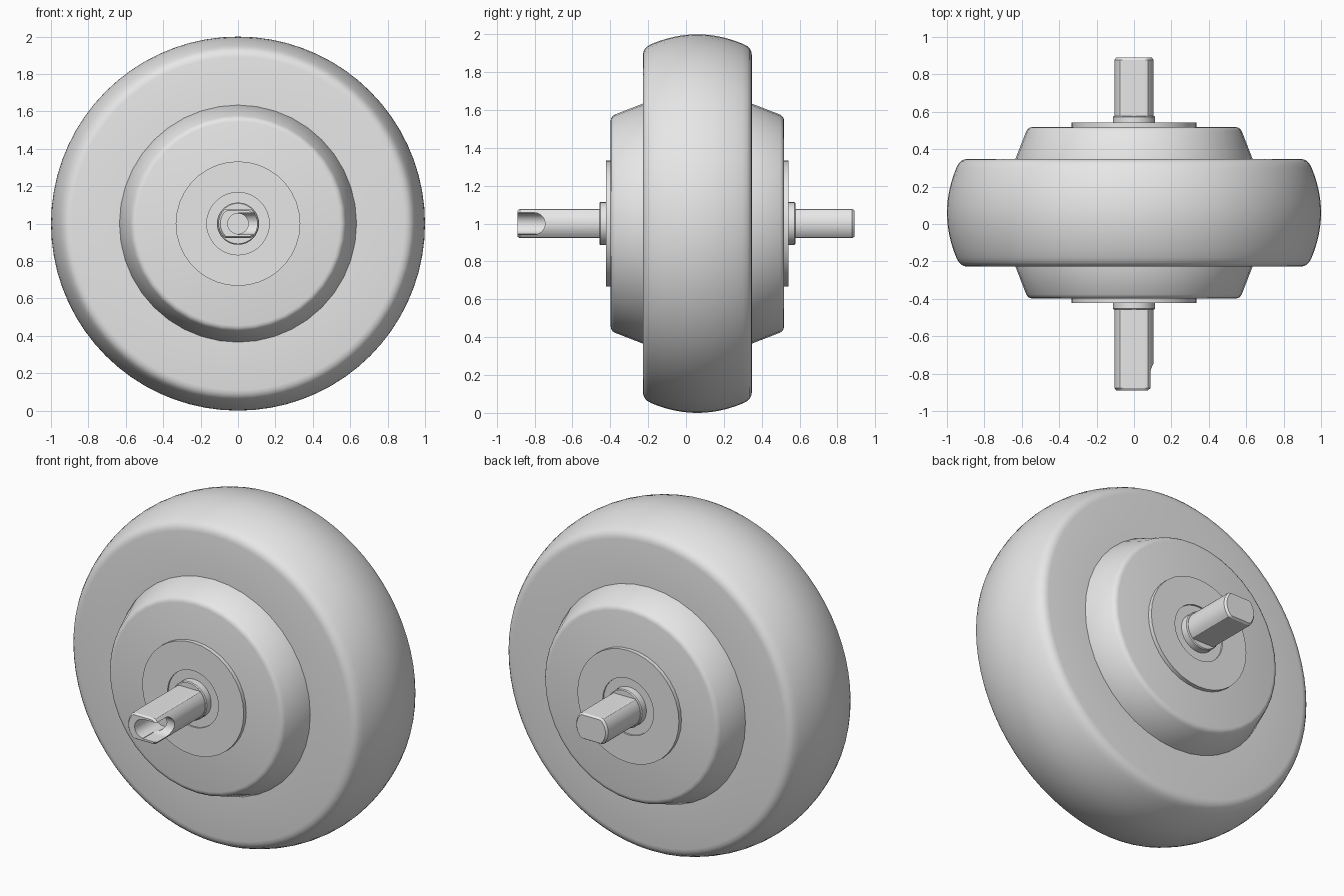
import bpy, bmesh, math
from mathutils import Matrix

cube = bpy.data.objects.get("Cube")
if cube:
    bpy.data.objects.remove(cube, do_unlink=True)

MID = 0.06       # centre plane of the wheel along y
HEIGHT = 1.0     # axle height

grey = bpy.data.materials.new("light_grey")
grey.use_nodes = True
grey.diffuse_color = (0.8, 0.8, 0.8, 1)
grey.node_tree.nodes["Principled BSDF"].inputs["Base Color"].default_value = (0.8, 0.8, 0.8, 1)


def finish(name, bm, angle=30):
    bmesh.ops.remove_doubles(bm, verts=bm.verts, dist=0.0002)
    bmesh.ops.recalc_face_normals(bm, faces=bm.faces)
    mesh = bpy.data.meshes.new(name)
    bm.to_mesh(mesh)
    bm.free()
    obj = bpy.data.objects.new(name, mesh)
    bpy.context.collection.objects.link(obj)
    mesh.materials.append(grey)
    smooth(obj, angle)
    return obj


def smooth(obj, angle):
    bpy.ops.object.select_all(action='DESELECT')
    obj.select_set(True)
    bpy.context.view_layer.objects.active = obj
    bpy.ops.object.shade_smooth_by_angle(angle=math.radians(angle))


def lathe(name, half, steps):
    """Revolve a (radius, offset) half profile, mirrored about the wheel's mid plane."""
    profile = [(r, -d) for r, d in half] + [(r, d) for r, d in reversed(half)]
    bm = bmesh.new()
    verts = [bm.verts.new((r, MID + d, HEIGHT)) for r, d in profile]
    edges = [bm.edges.new(pair) for pair in zip(verts, verts[1:])]
    bmesh.ops.spin(bm, geom=verts + edges, cent=(0, 0, HEIGHT), axis=(0, 1, 0),
                   angle=math.tau, steps=steps, use_merge=True)
    return finish(name, bm)


# Tyre: flat sidewalls, rounded shoulders, crowned tread
crown = [(1 - 0.05 * (d / 0.24) ** 2, d) for d in (0.24, 0.2, 0.16, 0.12, 0.08, 0.04, 0.013)]
lathe("tyre", [(0.6, 0.288), (0.89, 0.288), (0.908, 0.285), (0.924, 0.277),
               (0.937, 0.264)] + crown, 72)

# Hub casing: tapered covers with rounded rims
lathe("hub_casing", [(0, 0.458), (0.545, 0.458), (0.558, 0.455), (0.568, 0.448),
                     (0.576, 0.437), (0.637, 0.28)], 40)

# Cover plates with a shallow central recess, and the axle collars
lathe("cover_plates", [(0, 0.472), (0.167, 0.472), (0.167, 0.482), (0.333, 0.482),
                       (0.333, 0.44)], 36)
lathe("axle_collars", [(0, 0.518), (0.108, 0.518), (0.113, 0.513), (0.113, 0.44)], 32)

# Axle: round bar with flats above and below, chamfered at both ends
bm = bmesh.new()
rings = []
for y, scale in ((-0.89, 0.9), (-0.878, 1), (0.878, 1), (0.89, 0.9)):
    ring = []
    for i in range(48):
        a = math.tau * i / 48
        z = max(-0.077, min(0.077, 0.105 * math.sin(a)))
        ring.append(bm.verts.new((0.105 * math.cos(a) * scale, y, HEIGHT + z * scale)))
    rings.append(ring)
for a, b in zip(rings, rings[1:]):
    for i in range(48):
        j = (i + 1) % 48
        bm.faces.new((a[i], a[j], b[j], b[i]))
bm.faces.new(rings[0])
bm.faces.new(rings[-1])
axle = finish("axle", bm)


def cylinder_cutter(name, radius, length, matrix):
    bm = bmesh.new()
    bmesh.ops.create_cone(bm, cap_ends=True, segments=32, radius1=radius, radius2=radius,
                          depth=length, matrix=matrix)
    return bm


# Cable bore along the axle
bore = cylinder_cutter("bore", 0.055, 0.3,
                       Matrix.Translation((0, -0.85, HEIGHT)) @ Matrix.Rotation(math.pi / 2, 4, 'X'))
bore = finish("bore_cutter", bore)

# Cable slot: opens on one side, with a rounded inner end
bm = bmesh.new()
outline = [(-1.0, -0.058), (-1.0, 0.058)]
for i in range(17):
    a = math.pi / 2 - math.pi * i / 16
    outline.append((-0.803 + 0.058 * math.cos(a), 0.058 * math.sin(a)))
face = bm.faces.new([bm.verts.new((0, y, HEIGHT + z)) for y, z in outline])
side = bmesh.ops.extrude_face_region(bm, geom=[face])["geom"]
bmesh.ops.translate(bm, vec=(0.2, 0, 0),
                    verts=[v for v in side if isinstance(v, bmesh.types.BMVert)])
slot = finish("slot_cutter", bm)

for cutter in (bore, slot):
    cutter.hide_render = True
    mod = axle.modifiers.new("cut", 'BOOLEAN')
    mod.operation = 'DIFFERENCE'
    mod.solver = 'EXACT'
    mod.object = cutter
    bpy.ops.object.select_all(action='DESELECT')
    bpy.context.view_layer.objects.active = axle
    axle.select_set(True)
    bpy.ops.object.modifier_apply(modifier=mod.name)
    bpy.data.objects.remove(cutter, do_unlink=True)
smooth(axle, 30)
